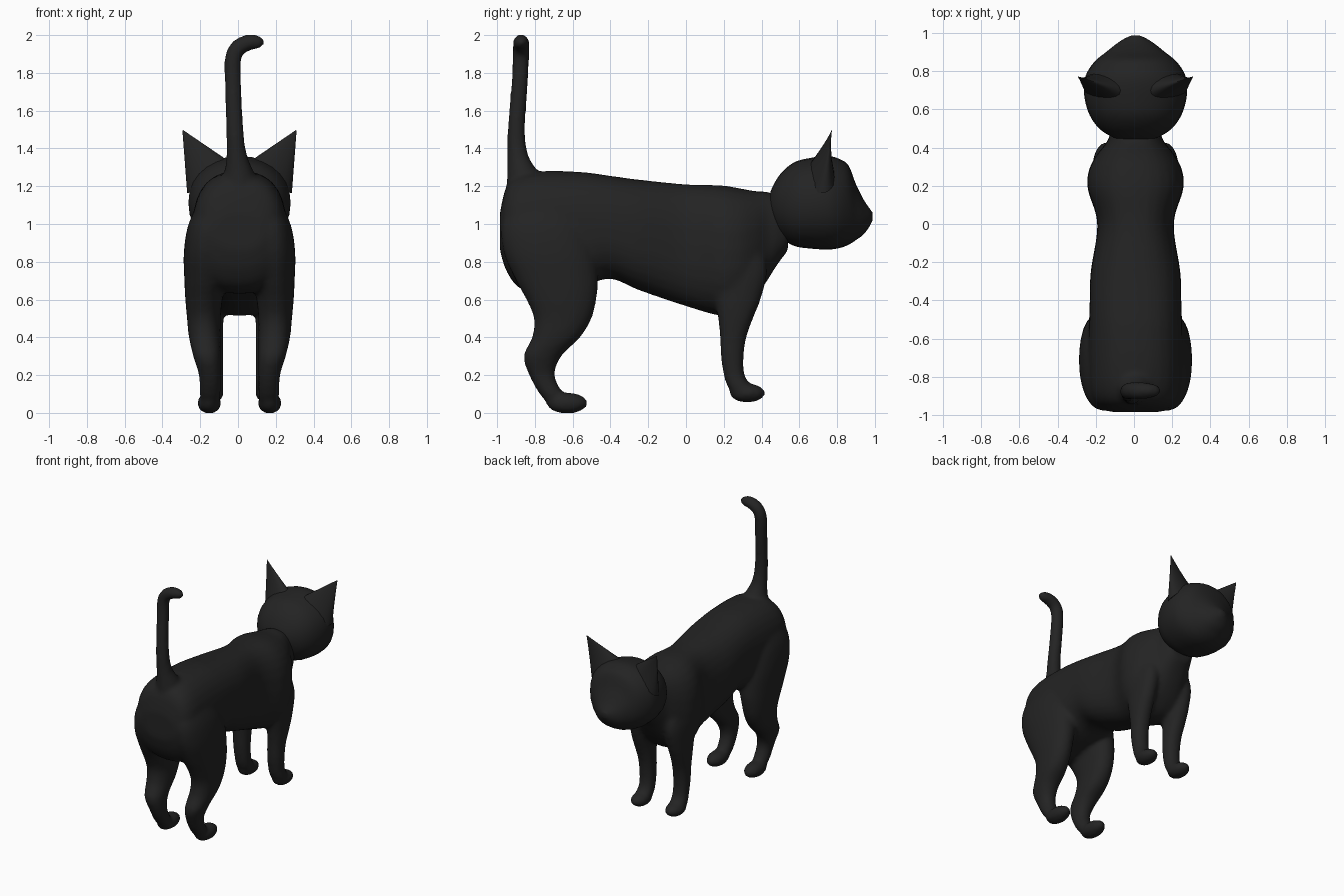
import bpy, bmesh, math
from mathutils import Vector

cube = bpy.data.objects.get("Cube")
if cube:
    bpy.data.objects.remove(cube, do_unlink=True)

OFFSET = 0.008  # the body sits slightly to its left

fur = bpy.data.materials.new("black_fur")
fur.use_nodes = True
COLOUR = (0.017, 0.017, 0.017, 1)
fur.diffuse_color = COLOUR
bsdf = fur.node_tree.nodes["Principled BSDF"]
bsdf.inputs["Base Color"].default_value = COLOUR
bsdf.inputs["Roughness"].default_value = 0.8


def refine(rows, steps=5):
    """Smooth curve through the rows of station values."""
    out = []
    for i in range(len(rows) - 1):
        p0, p1 = rows[max(i - 1, 0)], rows[i]
        p2, p3 = rows[i + 1], rows[min(i + 2, len(rows) - 1)]
        for s in range(steps):
            t = s / steps
            out.append([b + 0.5 * t * (c - a + t * (2*a - 5*b + 4*c - d + t * (3*(b - c) + d - a)))
                        for a, b, c, d in zip(p0, p1, p2, p3)])
    return out + [list(rows[-1])]


def loft(bm, rings, power=2.0, sides=28):
    """Skin rings given as (centre, half axis u, half axis v)."""
    loops = []
    for c, u, v in rings:
        loop = []
        for k in range(sides):
            a = 2 * math.pi * k / sides
            cu, sv = math.cos(a), math.sin(a)
            fu = math.copysign(abs(cu) ** (2 / power), cu)
            fv = math.copysign(abs(sv) ** (2 / power), sv)
            loop.append(bm.verts.new(c + u * fu + v * fv))
        loops.append(loop)
    for a, b in zip(loops, loops[1:]):
        for k in range(sides):
            n = (k + 1) % sides
            bm.faces.new((a[k], a[n], b[n], b[k]))
    bm.faces.new(loops[0])
    bm.faces.new(loops[-1])


def loft_y(bm, rows, power):
    """Rows: y, top, bottom, half width."""
    loft(bm, [(Vector((0, y, (t + b) / 2)), Vector((w, 0, 0)), Vector((0, 0, (t - b) / 2)))
              for y, t, b, w in refine(rows)], power)


def loft_leg(bm, rows, side):
    """Rows: z, back y, front y, inner x, outer x."""
    loft(bm, [(Vector((side * (i + o) / 2, (b + f) / 2, z)), Vector(((o - i) / 2, 0, 0)),
               Vector((0, (f - b) / 2, 0))) for z, b, f, i, o in refine(rows)], 2.2)


def ball(bm, centre, radii):
    made = bmesh.ops.create_uvsphere(bm, u_segments=24, v_segments=16, radius=1)["verts"]
    bmesh.ops.scale(bm, vec=radii, verts=made)
    bmesh.ops.translate(bm, vec=centre, verts=made)


def finish(name, bm):
    bmesh.ops.recalc_face_normals(bm, faces=bm.faces)
    mesh = bpy.data.meshes.new(name)
    bm.to_mesh(mesh)
    bm.free()
    mesh.materials.append(fur)
    obj = bpy.data.objects.new(name, mesh)
    bpy.context.collection.objects.link(obj)
    obj.location.x = OFFSET
    bpy.ops.object.select_all(action="DESELECT")
    obj.select_set(True)
    bpy.context.view_layer.objects.active = obj
    bpy.ops.object.shade_smooth_by_angle(angle=math.radians(50))
    return obj


# Torso from rump to neck
bm = bmesh.new()
loft_y(bm, [(-.985, 1.06, .86, .13), (-.95, 1.20, .75, .2), (-.88, 1.26, .66, .24),
            (-.75, 1.28, .63, .25), (-.55, 1.275, .67, .245), (-.4, 1.255, .71, .24),
            (-.25, 1.235, .65, .235), (0, 1.21, .565, .2), (.18, 1.205, .515, .25),
            (.28, 1.19, .53, .245), (.36, 1.175, .60, .205), (.43, 1.17, .70, .15),
            (.48, 1.15, .78, .13), (.54, 1.1, .86, .1)], 2.5)

# Legs and paws
HIND = [(1.15, -.92, -.62, .05, .2), (1.0, -.975, -.53, .05, .27), (.85, -.965, -.48, .05, .295),
        (.7, -.9, -.465, .07, .292), (.6, -.845, -.475, .09, .287), (.5, -.805, -.5, .1, .278),
        (.4, -.815, -.56, .1, .268), (.3, -.86, -.66, .1, .245), (.2, -.83, -.695, .1, .215),
        (.1, -.775, -.65, .1, .21), (.03, -.71, -.6, .11, .2)]
FORE = [(.9, .1, .4, .06, .2), (.75, .12, .43, .07, .225), (.6, .15, .395, .08, .225),
        (.5, .17, .355, .085, .22), (.4, .18, .32, .085, .21), (.3, .185, .305, .085, .205),
        (.2, .2, .31, .085, .2), (.13, .225, .35, .085, .205), (.08, .27, .35, .1, .19)]
for side in (-1, 1):
    loft_leg(bm, HIND, side)
    ball(bm, (side * .16, -.63, .052), (.064, .11, .056))
    loft_leg(bm, FORE, side)
    ball(bm, (side * .147, .325, .105), (.065, .095, .05))

# Upright tail with a hooked tip: x, y, z, radius
tail = refine([(.0, -.84, 1.17, .12), (-.005, -.87, 1.27, .08), (-.015, -.89, 1.36, .055),
               (-.025, -.898, 1.5, .046), (-.035, -.88, 1.75, .044), (-.035, -.875, 1.87, .044),
               (-.01, -.873, 1.93, .044), (.045, -.873, 1.96, .043), (.1, -.873, 1.963, .035),
               (.13, -.873, 1.96, .015)])
points = [Vector(p[:3]) for p in tail]
rings = []
for i, p in enumerate(points):
    tangent = (points[min(i + 1, len(points) - 1)] - points[max(i - 1, 0)]).normalized()
    across = tangent.cross(Vector((0, 1, 0))).normalized()
    rings.append((p, across * tail[i][3], across.cross(tangent) * tail[i][3]))
loft(bm, rings)

# Blend torso, legs and tail into one skin
body = finish("body", bm)
remesh = body.modifiers.new("blend", "REMESH")
remesh.mode = "VOXEL"
remesh.voxel_size = 0.016
remesh.use_smooth_shade = True
smooth = body.modifiers.new("soften", "SMOOTH")
smooth.factor = 0.5
smooth.iterations = 5

# Head with a tapering muzzle
bm = bmesh.new()
loft_y(bm, [(.437, 1.13, 1.07, .05), (.455, 1.19, 1.01, .12), (.5, 1.265, .935, .19),
            (.57, 1.325, .885, .24), (.66, 1.35, .87, .267), (.75, 1.36, .865, .268),
            (.81, 1.345, .872, .245), (.86, 1.31, .89, .205), (.9, 1.21, .915, .155),
            (.94, 1.13, .945, .105), (.97, 1.085, .985, .06), (.988, 1.06, 1.02, .02)], 2.15)
finish("head", bm)

# Pointed ears
for side, name in ((1, "left_ear"), (-1, "right_ear")):
    bm = bmesh.new()
    base, tip = Vector((side * .17, .71, 1.25)), Vector((side * .3, .772, 1.495))
    rings = []
    for k in range(9):
        t = k / 8
        width = 1.02 - t
        rings.append((base.lerp(tip, t), Vector((side * .105, .015, -.085)) * width,
                      Vector((side * .01, .075, .01)) * width ** 1.5))
    loft(bm, rings, 2.0, 20)
    finish(name, bm)
